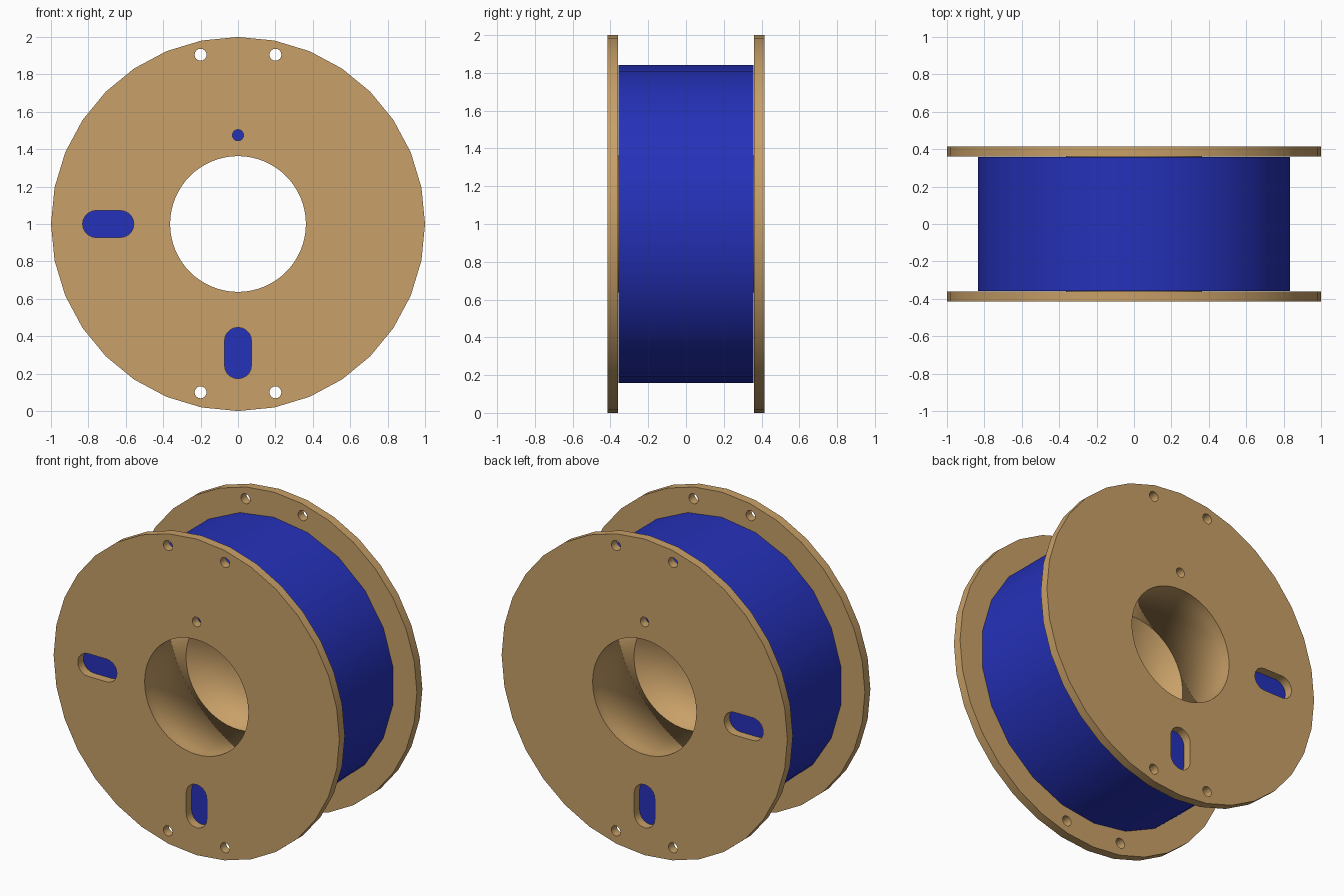
import bpy, bmesh, math
from mathutils import Matrix

if "Cube" in bpy.data.objects:
    bpy.data.objects.remove(bpy.data.objects["Cube"])


def material(name, rgb):
    m = bpy.data.materials.new(name)
    m.diffuse_color = (*rgb, 1)
    m.use_nodes = True
    m.node_tree.nodes["Principled BSDF"].inputs["Base Color"].default_value = m.diffuse_color
    return m


TAN = material("tan_cardboard", (0.578, 0.352, 0.138))
BLUE = material("blue_filament", (0.0185, 0.0307, 0.485))


def link(name, mesh, mat):
    mesh.materials.clear()
    mesh.materials.append(mat)
    ob = bpy.data.objects.new(name, mesh)
    bpy.context.collection.objects.link(ob)
    return ob


def circle(cx, cz, r, n):
    return [(cx + r * math.cos(math.pi / 2 + 2 * math.pi * i / n),
             cz + r * math.sin(math.pi / 2 + 2 * math.pi * i / n)) for i in range(n)]


def slot(cx, cz, half, r, upright, n=10):
    # Stadium outline: two half circles joined by straight sides
    pts = []
    for side in (1, -1):
        for i in range(n + 1):
            a = -math.pi / 2 + math.pi * i / n
            u = side * (half - r + r * math.cos(a))
            v = side * r * math.sin(a)
            pts.append((cx - v, cz + u) if upright else (cx + u, cz + v))
    return pts


def plate(name, loops, y, half_depth, mat):
    # Filled outline with holes, extruded along y
    cu = bpy.data.curves.new(name + "_outline", 'CURVE')
    cu.dimensions = '2D'
    cu.fill_mode = 'BOTH'
    cu.extrude = half_depth
    for pts in loops:
        sp = cu.splines.new('POLY')
        sp.points.add(len(pts) - 1)
        for p, (x, z) in zip(sp.points, pts):
            p.co = (x, z, 0, 1)
        sp.use_cyclic_u = True
    tmp = bpy.data.objects.new(name + "_tmp", cu)
    bpy.context.collection.objects.link(tmp)
    dg = bpy.context.evaluated_depsgraph_get()
    mesh = bpy.data.meshes.new_from_object(tmp.evaluated_get(dg))
    bpy.data.objects.remove(tmp)
    mesh.transform(Matrix.Translation((0, y, 0)) @ Matrix.Rotation(math.pi / 2, 4, 'X'))
    bm = bmesh.new()
    bm.from_mesh(mesh)
    bmesh.ops.remove_doubles(bm, verts=bm.verts, dist=1e-5)
    bmesh.ops.recalc_face_normals(bm, faces=bm.faces)
    bm.to_mesh(mesh)
    bm.free()
    ob = link(name, mesh, mat)
    bpy.ops.object.select_all(action='DESELECT')
    ob.select_set(True)
    bpy.context.view_layer.objects.active = ob
    bpy.ops.object.shade_smooth_by_angle(angle=math.radians(30))


def half_hub(name, side, n=64):
    # Smooth half tube with a rim where the two halves meet in the middle
    profile = [(0.363, 0.36), (0.363, 0.001), (0.40, 0.001)]
    bm = bmesh.new()
    rings = [[bm.verts.new((x, side * y, z)) for x, z in circle(0, 1, r, n)]
             for r, y in profile]
    for a, b in zip(rings, rings[1:]):
        for i in range(n):
            j = (i + 1) % n
            f = [a[i], a[j], b[j], b[i]]
            bm.faces.new(f if side > 0 else f[::-1]).smooth = True
    bm.normal_update()
    # Tube wall must face the axis
    f = next(iter(bm.faces))
    c = f.calc_center_median()
    if f.normal.x * c.x + f.normal.z * (c.z - 1) > 0:
        bmesh.ops.reverse_faces(bm, faces=bm.faces)
    mesh = bpy.data.meshes.new(name)
    bm.to_mesh(mesh)
    bm.free()
    link(name, mesh, TAN)


# Flange outline, centre bore, windows and filament holes
flange = [circle(0, 1, 1.0, 32),
          circle(0, 1, 0.363, 64),
          slot(-0.694, 1, 0.137, 0.072, False),
          slot(0, 0.31, 0.137, 0.072, True),
          circle(0, 1.475, 0.03, 16)]
flange += [circle(x, z, 0.032, 16) for x in (-0.2, 0.2) for z in (0.1, 1.905)]

for label, side in (("front", -1), ("back", 1)):
    plate(label + "_flange", flange, side * 0.3875, 0.0275, TAN)
    half_hub(label + "_hub", side)

# Wound filament
plate("filament_winding", [circle(0, 1, 0.843, 22), circle(0, 1, 0.367, 64)], 0, 0.357, BLUE)
